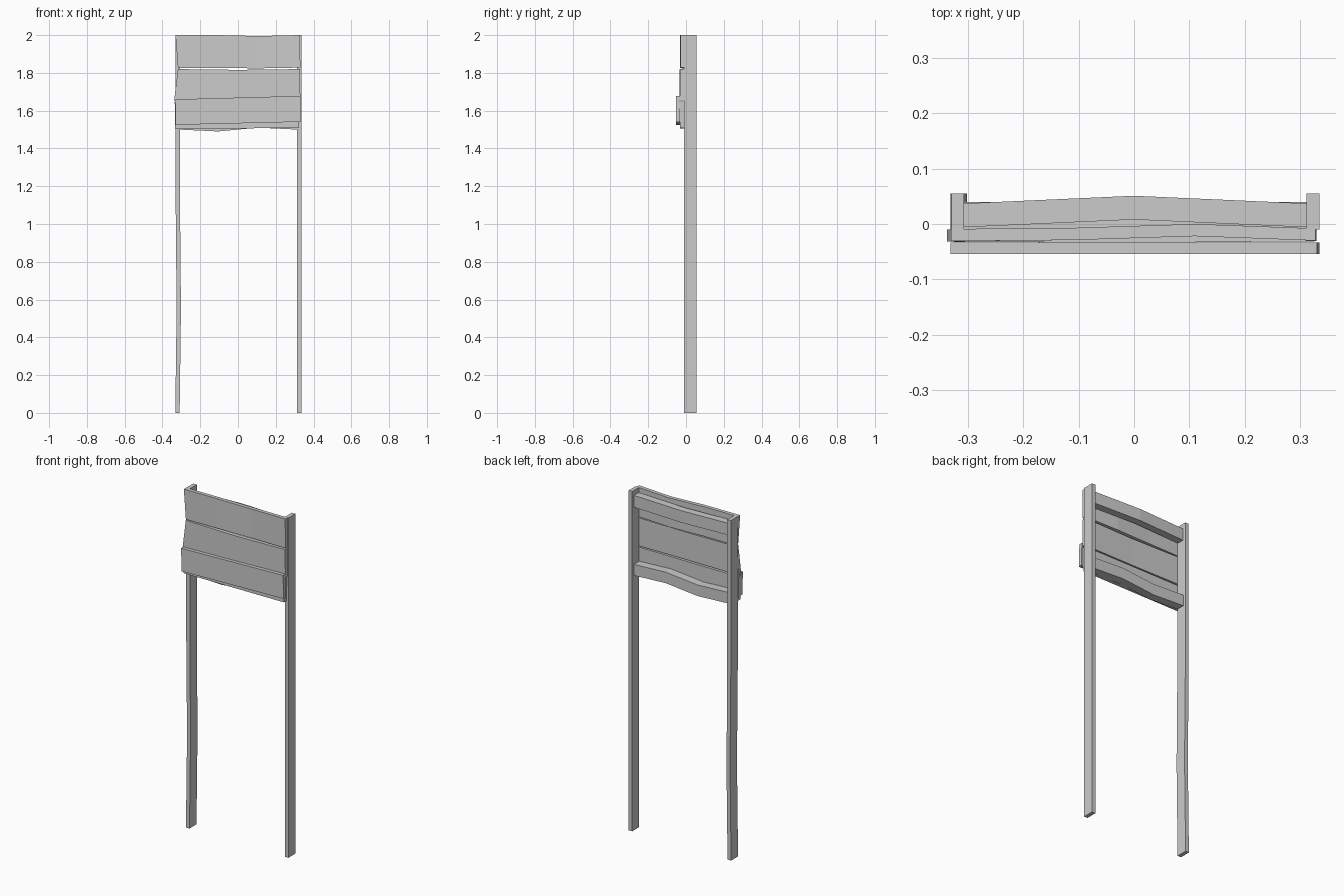
import bpy, bmesh


def loft(name, rings):
    """Solid through a row of four-cornered cross-sections."""
    bm = bmesh.new()
    rows = [[bm.verts.new(p) for p in r] for r in rings]
    for a, b in zip(rows, rows[1:]):
        for i in range(4):
            j = (i + 1) % 4
            bm.faces.new((a[i], a[j], b[j], b[i]))
    bm.faces.new(rows[0])
    bm.faces.new(rows[-1])
    bmesh.ops.recalc_face_normals(bm, faces=bm.faces[:])
    me = bpy.data.meshes.new(name)
    bm.to_mesh(me)
    bm.free()
    ob = bpy.data.objects.new(name, me)
    bpy.context.collection.objects.link(ob)
    return ob


def post(name, sections):
    # sections: (z, left x)
    w, y0, y1 = 0.023, -0.01, 0.055
    return loft(name, [[(x, y0, z), (x + w, y0, z), (x + w, y1, z), (x, y1, z)]
                       for z, x in sections])


def plank(name, depth, sections):
    # sections: (x at bottom, x at top, front y, bottom z, top z)
    return loft(name, [[(xb, y, zb), (xb, y + depth, zb), (xt, y + depth, zt), (xt, y, zt)]
                       for xb, xt, y, zb, zt in sections])


# Posts: one straight, one slightly warped
post("right_post", [(0, 0.312), (2, 0.312)])
post("left_post", [(0, -0.332), (0.55, -0.325), (1.1, -0.33), (1.55, -0.33), (2, -0.33)])

# Cross rails between the posts
plank("top_rail", 0.043, [(-0.31, -0.31, -0.006, 1.90, 1.97),
                          (0, 0, 0.008, 1.90, 1.97),
                          (0.314, 0.314, -0.006, 1.90, 1.97)])
plank("bottom_rail", 0.05, [(-0.31, -0.31, -0.01, 1.50, 1.565),
                            (-0.105, -0.105, -0.01, 1.49, 1.555),
                            (0.105, 0.105, -0.01, 1.51, 1.575),
                            (0.314, 0.314, -0.01, 1.50, 1.565)])

# Sign boards
plank("top_board", 0.022, [(-0.318, -0.331, -0.031, 1.825, 2.0),
                           (-0.11, -0.11, -0.029, 1.826, 2.0),
                           (0.11, 0.11, -0.022, 1.824, 1.995),
                           (0.33, 0.328, -0.03, 1.828, 2.0)])
plank("middle_board", 0.022, [(-0.338, -0.318, -0.032, 1.655, 1.82),
                              (0, 0, -0.034, 1.655, 1.816),
                              (0.33, 0.328, -0.031, 1.655, 1.82)])
plank("lower_board", 0.022, [(-0.333, -0.335, -0.032, 1.505, 1.646),
                             (0.322, 0.326, -0.032, 1.508, 1.648)])

# Extra board nailed on the front, slightly tilted
plank("front_board", 0.021, [(-0.331, -0.332, -0.054, 1.525, 1.66),
                             (0.335, 0.331, -0.054, 1.541, 1.678)])
